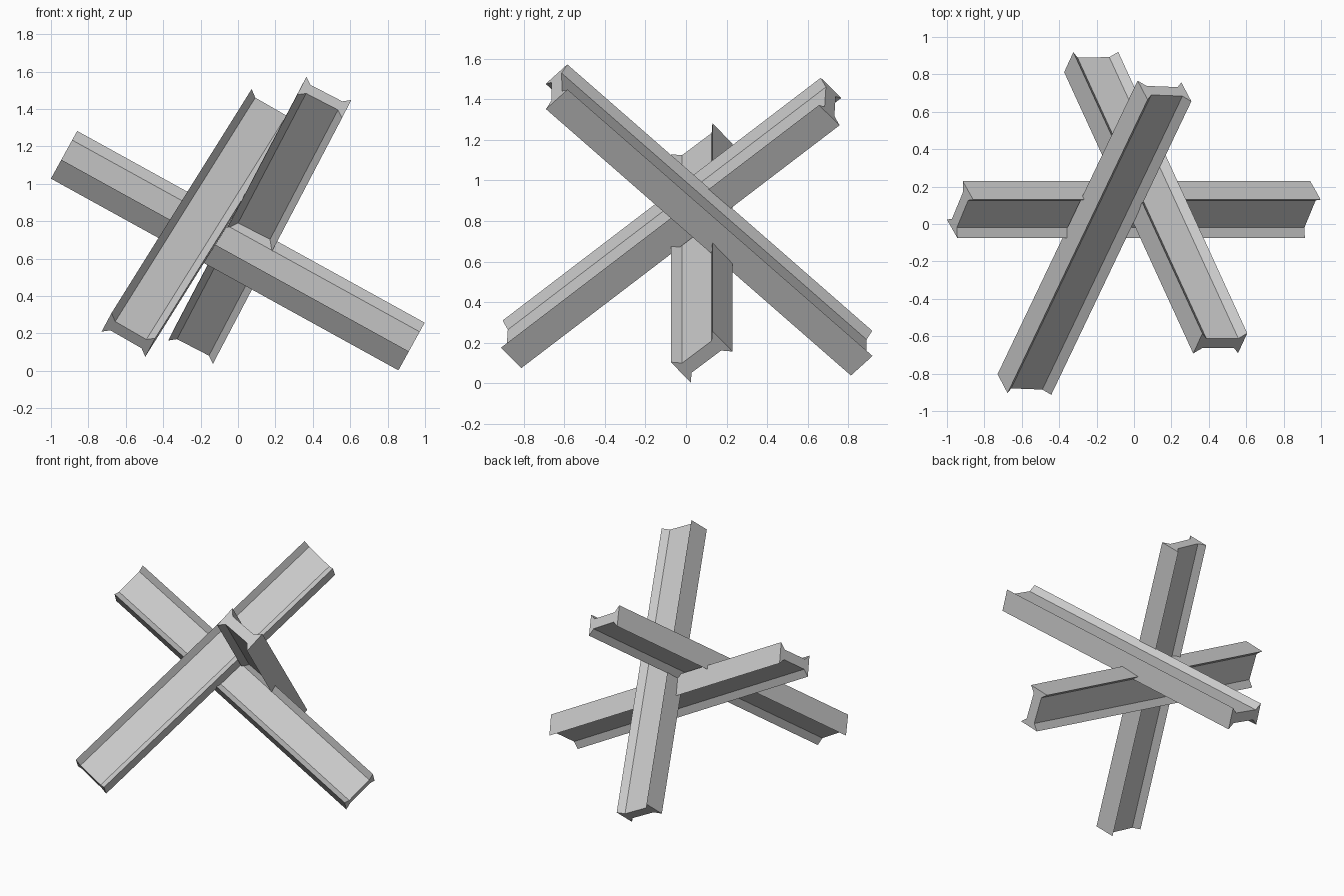
import bpy
import bmesh
from mathutils import Vector

if "Cube" in bpy.data.objects:
    bpy.data.objects.remove(bpy.data.objects["Cube"])

# I-beam section with flanges tapering to sharp tips: (long axis, short axis)
U, V = 0.135, 0.076      # half size
IU, IV = 0.096, 0.036    # inner flange root / half web thickness
quarter = [(U, -V), (U, V), (IU, IV)]
half = quarter + [(-IU, IV), (-U, V)]
PROFILE = half + [(-U, -V), (-IU, -IV), (IU, -IV)]


def beam(name, start, end, long_axis):
    a, b = Vector(start), Vector(end)
    d = (b - a).normalized()
    u = Vector(long_axis)
    u = (u - d * u.dot(d)).normalized()
    v = d.cross(u)
    bm = bmesh.new()
    rings = [[bm.verts.new(p + u * s + v * t) for s, t in PROFILE] for p in (a, b)]
    n = len(PROFILE)
    for i in range(n):
        j = (i + 1) % n
        bm.faces.new((rings[0][i], rings[0][j], rings[1][j], rings[1][i]))
    # end caps: two flanges and the web at each end
    for r in rings:
        bm.faces.new((r[0], r[1], r[2], r[7]))
        bm.faces.new((r[7], r[2], r[3], r[6]))
        bm.faces.new((r[6], r[3], r[4], r[5]))
    bmesh.ops.recalc_face_normals(bm, faces=bm.faces)
    mesh = bpy.data.meshes.new(name)
    bm.to_mesh(mesh)
    bm.free()
    obj = bpy.data.objects.new(name, mesh)
    bpy.context.collection.objects.link(obj)
    return obj


# Three crossed beams of the obstacle
beam("side_beam", (-0.93, 0.077, 1.155), (0.928, 0.077, 0.130), (0.313, 0.76, 0.57))
beam("front_beam", (-0.586, -0.858, 0.192), (0.163, 0.711, 1.389), (-0.23, 0.014, 0.138))
beam("back_beam", (-0.229, 0.866, 0.148), (0.461, -0.638, 1.462), (0.238, 0.004, -0.126))
